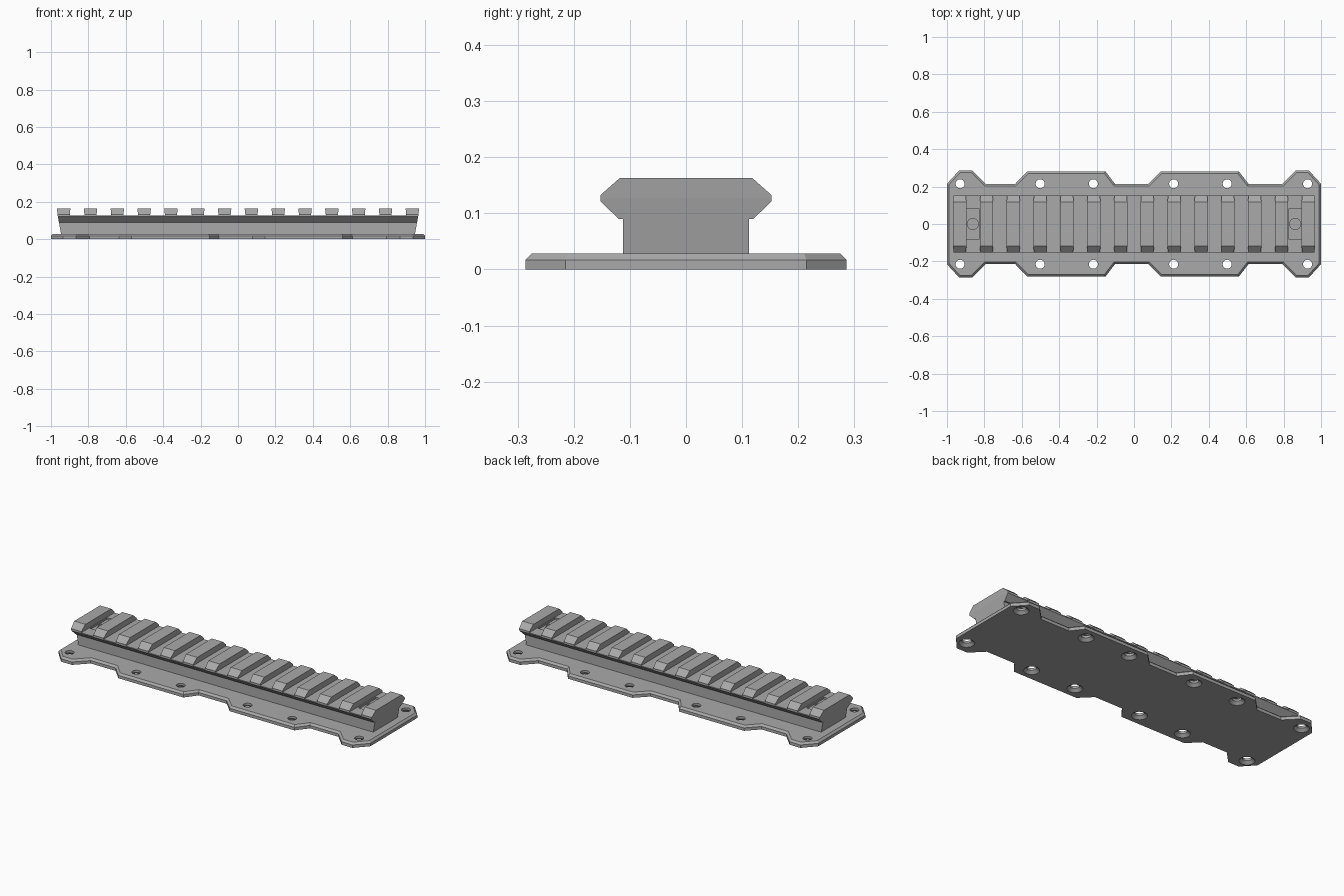
import bpy, bmesh, math

if "Cube" in bpy.data.objects:
    bpy.data.objects.remove(bpy.data.objects["Cube"])

grey = bpy.data.materials.new("mid grey")
grey.diffuse_color = (0.40, 0.40, 0.40, 1)
grey.use_nodes = True
grey.node_tree.nodes["Principled BSDF"].inputs["Base Color"].default_value = grey.diffuse_color


def add_object(name, bm, helper=False):
    bmesh.ops.recalc_face_normals(bm, faces=bm.faces)
    mesh = bpy.data.meshes.new(name)
    bm.to_mesh(mesh)
    bm.free()
    obj = bpy.data.objects.new(name, mesh)
    bpy.context.collection.objects.link(obj)
    mesh.materials.append(grey)
    if helper:
        obj.hide_render = True
        obj.hide_set(True)
    return obj


def loft(bm, rings):
    """Closed solid through matching rings of points."""
    loops = [[bm.verts.new(p) for p in ring] for ring in rings]
    n = len(loops[0])
    for a, b in zip(loops, loops[1:]):
        for i in range(n):
            j = (i + 1) % n
            bm.faces.new((a[i], a[j], b[j], b[i]))
    bm.faces.new(loops[0][::-1])
    bm.faces.new(loops[-1])


def circle(x, y, z, r, n=24):
    return [(x + r * math.cos(2 * math.pi * i / n),
             y + r * math.sin(2 * math.pi * i / n), z) for i in range(n)]


def box(bm, x, y, z0, z1):
    """Box given as (min, max) pairs."""
    ring = [(x[0], y[0]), (x[1], y[0]), (x[1], y[1]), (x[0], y[1])]
    loft(bm, [[(a, b, z) for a, b in ring] for z in (z0, z1)])


def cut(target, cutter):
    mod = target.modifiers.new("cut", 'BOOLEAN')
    mod.operation = 'DIFFERENCE'
    mod.solver = 'EXACT'
    mod.object = cutter


def inset(points, d):
    """Offset a counter-clockwise outline inwards by d."""
    out = []
    n = len(points)
    for i in range(n):
        (ax, ay), (bx, by), (cx, cy) = points[i - 1], points[i], points[(i + 1) % n]
        l1, l2 = math.hypot(bx - ax, by - ay), math.hypot(cx - bx, cy - by)
        n1 = (-(by - ay) / l1, (bx - ax) / l1)
        n2 = (-(cy - by) / l2, (cx - bx) / l2)
        k = d / (1 + n1[0] * n2[0] + n1[1] * n2[1])
        out.append((bx + k * (n1[0] + n2[0]), by + k * (n1[1] + n2[1])))
    return out


# Base plate: scalloped outline with a chamfered top edge
half = [(-1, 0.215), (-0.935, 0.286), (-0.865, 0.286), (-0.795, 0.215),
        (-0.635, 0.215), (-0.57, 0.282), (-0.153, 0.282), (-0.102, 0.215),
        (0.078, 0.215), (0.145, 0.282), (0.56, 0.282), (0.612, 0.215),
        (0.795, 0.215), (0.865, 0.286), (0.935, 0.286), (1, 0.215)]
outline = [(x, -y) for x, y in half] + half[::-1]
bm = bmesh.new()
top = inset(outline, 0.011)
loft(bm, [[(x, y, 0) for x, y in outline],
          [(x, y, 0.017) for x, y in outline],
          [(x, y, 0.028) for x, y in top]])
plate = add_object("base_plate", bm)

# Countersunk mounting holes, wider on the underside
bm = bmesh.new()
for x in (-0.93, -0.502, -0.217, 0.212, 0.498, 0.928):
    for y in (-0.215, 0.215):
        loft(bm, [circle(x, y, -0.005, 0.041), circle(x, y, 0.0, 0.041),
                  circle(x, y, 0.015, 0.024), circle(x, y, 0.04, 0.024)])
cut(plate, add_object("hole_cutter", bm, True))

# Rail body: web and lower half of the head, with undercut ends
FLOOR, TOP = 0.126, 0.163
profile = [(0.112, 0.027), (0.112, 0.09), (0.12, 0.09), (0.152, 0.121), (0.152, FLOOR)]
profile += [(-y, z) for y, z in profile[::-1]]


def end_x(z):
    return 0.946 + 0.018 * (z - 0.027) / (FLOOR - 0.027)


bm = bmesh.new()
loft(bm, [[(s * end_x(z), y, z) for y, z in profile] for s in (-1, 1)])
rail = add_object("rail_body", bm)

# Shallow pocket and blind screw hole in the first and last slot
bm = bmesh.new()
for s in (-1, 1):
    box(bm, (s * 0.862 - 0.035, s * 0.862 + 0.035), (-0.08, 0.08), FLOOR - 0.01, 0.2)
cut(rail, add_object("pocket_cutter", bm, True))
bm = bmesh.new()
for s in (-1, 1):
    loft(bm, [circle(s * 0.862, 0, 0.09, 0.03), circle(s * 0.862, 0, 0.2, 0.03)])
cut(rail, add_object("screw_hole_cutter", bm, True))

# Rail teeth, slightly wider at the top
tooth = [(-0.152, FLOOR), (0.152, FLOOR), (0.152, 0.133),
         (0.118, TOP), (-0.118, TOP), (-0.152, 0.133)]
bm = bmesh.new()
for i in range(14):
    x = -0.932 + i * 1.864 / 13
    loft(bm, [[(x + s * (0.032 + 0.004 * (z - FLOOR) / (TOP - FLOOR)), y, z)
               for y, z in tooth] for s in (-1, 1)])
add_object("rail_teeth", bm)
